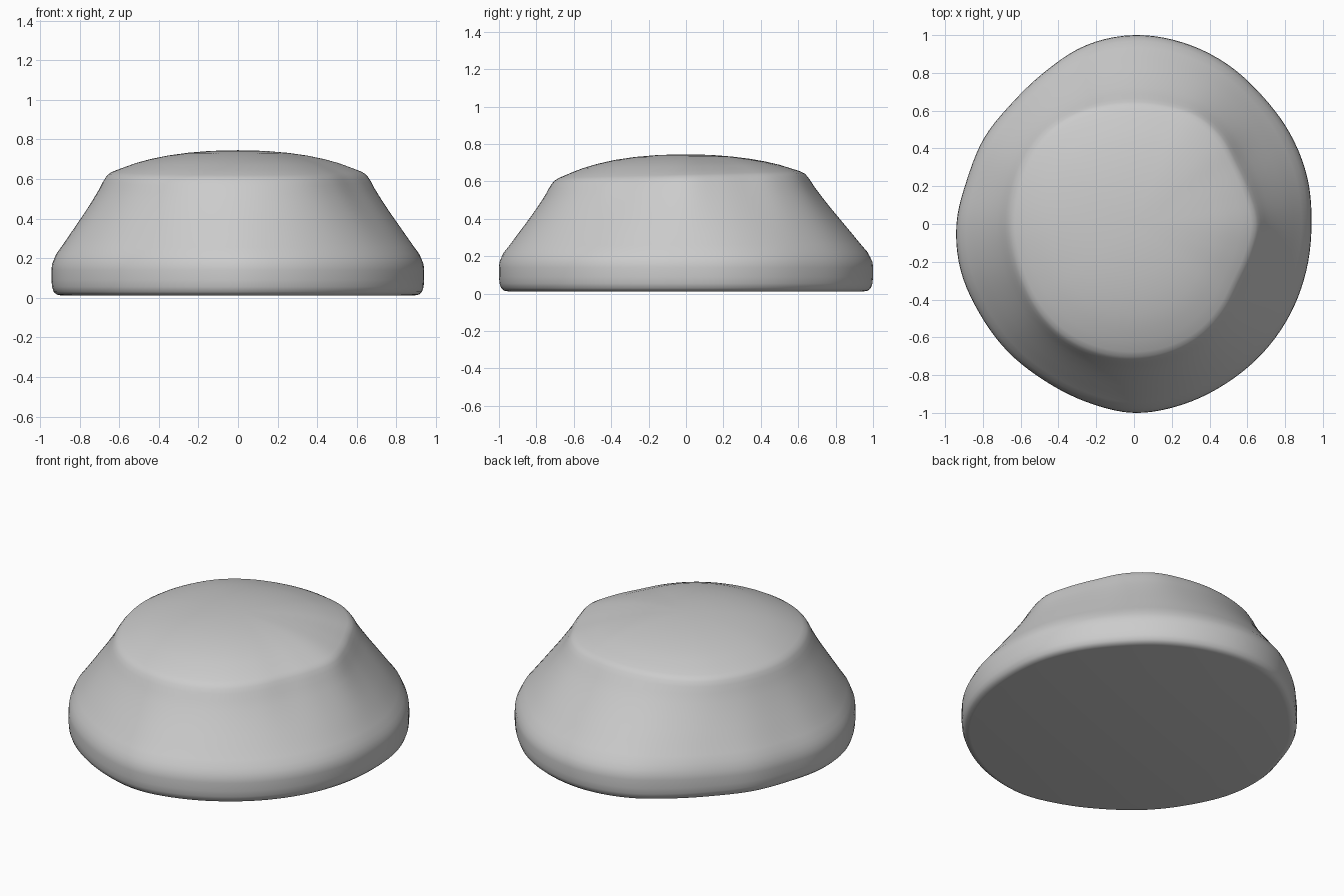
import bpy, bmesh, math

if "Cube" in bpy.data.objects:
    bpy.data.objects.remove(bpy.data.objects["Cube"])

# Radii of the slightly irregular outlines, every 15 degrees from +x
BASE = [.94, .95, .955, .96, .98, .995, 1.0, .98, .935, .91, .915, .915,
        .94, .95, .945, .95, .955, .975, 1.0, .99, .975, .965, .955, .945]
RIM = [.66, .64, .635, .66, .67, .655, .65, .655, .67, .68, .675, .67,
       .67, .67, .68, .70, .715, .72, .72, .715, .70, .67, .64, .645]
N = 120


def radius(table, a):
    """Smooth periodic interpolation of an outline table."""
    f = a / (2 * math.pi) * len(table)
    i, t = int(f), f - int(f)
    p0, p1, p2, p3 = (table[(i + k) % len(table)] for k in (-1, 0, 1, 2))
    return p1 + .5 * t * (p2 - p0 + t * (2*p0 - 5*p1 + 4*p2 - p3 + t * (3*(p1 - p2) + p3 - p0)))


# Side profile: (blend rim 0 -> base 1, height, scale)
WALL = [(1, .012, .95), (1, .016, .972), (1, .03, .988), (1, .055, .997), (1, .09, 1),
        (1, .14, 1), (1, .17, .997), (.97, .195, .995), (.91, .222, 1), (.81, .26, 1),
        (.66, .32, 1), (.51, .38, 1), (.36, .44, 1), (.22, .50, 1), (.11, .55, 1),
        (.045, .585, 1), (0, .61, .995), (0, .625, .975), (0, .638, .94)]
# Shallow domed top
DOME = [(0, .658, .86), (0, .68, .77), (0, .70, .66), (0, .718, .53),
        (0, .732, .38), (0, .741, .22), (0, .744, .1)]

bm = bmesh.new()
rings = []
for blend, z, s in WALL + DOME:
    ring = []
    for k in range(N):
        a = 2 * math.pi * k / N
        r = s * (blend * radius(BASE, a) + (1 - blend) * radius(RIM, a))
        y = r * math.sin(a)
        tilt = .03 * y * (1 - blend) * min(1, s * s)
        ring.append(bm.verts.new((r * math.cos(a), y, z + tilt)))
    rings.append(ring)
for lo, hi in zip(rings, rings[1:]):
    for k in range(N):
        j = (k + 1) % N
        bm.faces.new((lo[k], lo[j], hi[j], hi[k]))

# Flat underside and crown
bm.faces.new(rings[0][::-1])
crown = bm.verts.new((0, 0, .745))
for k in range(N):
    bm.faces.new((rings[-1][k], rings[-1][(k + 1) % N], crown))

mesh = bpy.data.meshes.new("domed_mound")
bm.to_mesh(mesh)
bm.free()
obj = bpy.data.objects.new("domed_mound", mesh)
bpy.context.collection.objects.link(obj)
bpy.context.view_layer.objects.active = obj
obj.select_set(True)
bpy.ops.object.shade_smooth_by_angle(angle=math.radians(50))
